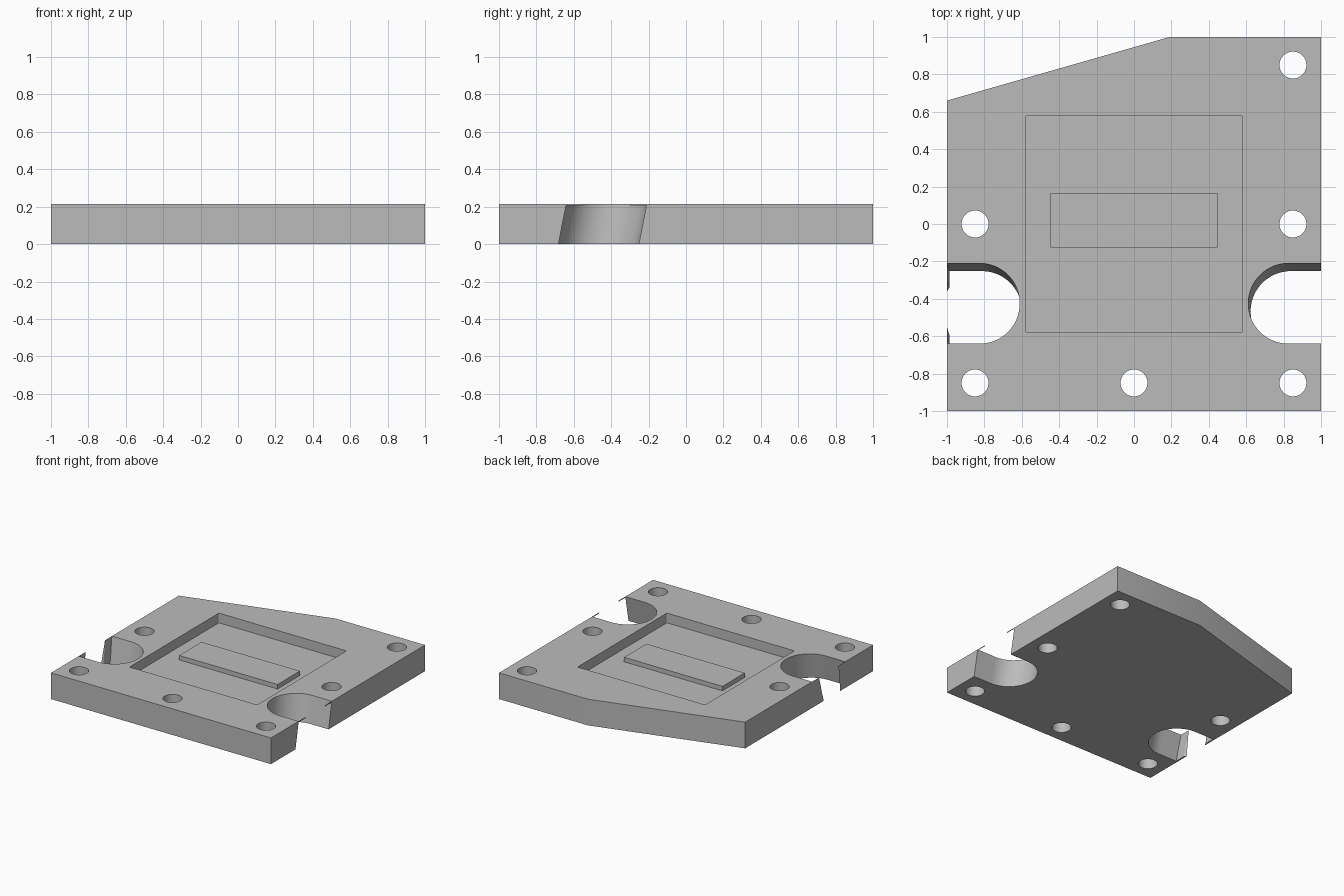
import bpy, bmesh, math

if "Cube" in bpy.data.objects:
    bpy.data.objects.remove(bpy.data.objects["Cube"])

T = 0.215          # plate thickness
POCKET = 0.08      # pocket depth
PAD = 0.037        # pad height above the pocket floor

grey = bpy.data.materials.new("light grey")
grey.diffuse_color = (0.5, 0.5, 0.5, 1)
grey.use_nodes = True
grey.node_tree.nodes["Principled BSDF"].inputs["Base Color"].default_value = grey.diffuse_color


def prism(name, outline, z0, z1, shear=(0, 0)):
    """Extrude a closed outline; shear is the xy drift per unit of height below the plate top."""
    bm = bmesh.new()
    rings = [[bm.verts.new((x + shear[0] * (T - z), y + shear[1] * (T - z), z))
              for x, y in outline] for z in (z0, z1)]
    n = len(outline)
    bm.faces.new(rings[0][::-1])
    bm.faces.new(rings[1])
    for i in range(n):
        j = (i + 1) % n
        bm.faces.new((rings[0][i], rings[0][j], rings[1][j], rings[1][i]))
    bmesh.ops.recalc_face_normals(bm, faces=bm.faces)
    mesh = bpy.data.meshes.new(name)
    bm.to_mesh(mesh)
    bm.free()
    mesh.materials.append(grey)
    ob = bpy.data.objects.new(name, mesh)
    bpy.context.collection.objects.link(ob)
    return ob


def arc(cx, cy, r, a0, a1, n):
    return [(cx + r * math.cos(math.radians(a0 + (a1 - a0) * i / n)),
             cy + r * math.sin(math.radians(a0 + (a1 - a0) * i / n))) for i in range(n + 1)]


def cut(target, cutter):
    mod = target.modifiers.new(cutter.name, "BOOLEAN")
    mod.operation, mod.solver, mod.object = "DIFFERENCE", "EXACT", cutter
    bpy.context.view_layer.objects.active = target
    bpy.ops.object.modifier_apply(modifier=mod.name)
    bpy.data.objects.remove(cutter)


# Plate with one slanted back corner
plate = prism("plate", [(-1, -1), (1, -1), (1, 1), (0.19, 1), (-1, 0.66)], 0, T)

# Straight bolt holes
for x, y in [(-0.85, -0.85), (0, -0.85), (0.85, -0.85), (-0.85, 0), (0.85, 0), (0.85, 0.85)]:
    cut(plate, prism("hole_cutter", arc(x, y, 0.072, 0, 360, 48)[:-1], -0.1, T + 0.1))

# Slightly leaning side notches: a round bore joined to a square mouth
R, MOUTH = 0.215, 0.1735
half = math.degrees(math.acos(MOUTH / R))
notch = (arc(0, 0, R, 90, 270, 40) + [(MOUTH, -R)]
         + arc(0, 0, R, -half, half, 16) + [(MOUTH, R)])
for s in (-1, 1):
    outline = [(s * (u + 0.826), v - 0.425) for u, v in notch]
    cut(plate, prism("notch_cutter", outline, -0.1, T + 0.1, shear=(0.058, -0.195)))

# Square pocket with small rounded corners
c, r = 0.58, 0.012
rounded = []
for a, (sx, sy) in zip((0, 90, 180, 270), ((1, 1), (-1, 1), (-1, -1), (1, -1))):
    rounded += arc(sx * (c - r), sy * (c - r), r, a, a + 90, 5)
cut(plate, prism("pocket_cutter", rounded, T - POCKET, T + 0.1))

# Raised pad on the pocket floor
pad = prism("pad", [(-0.447, -0.125), (0.447, -0.125), (0.447, 0.165), (-0.447, 0.165)],
            T - POCKET, T - POCKET + PAD)

# Smooth bores, sharp rims
for ob in (plate, pad):
    bpy.ops.object.select_all(action="DESELECT")
    ob.select_set(True)
    bpy.context.view_layer.objects.active = ob
    bpy.ops.object.shade_smooth_by_angle(angle=math.radians(30))
